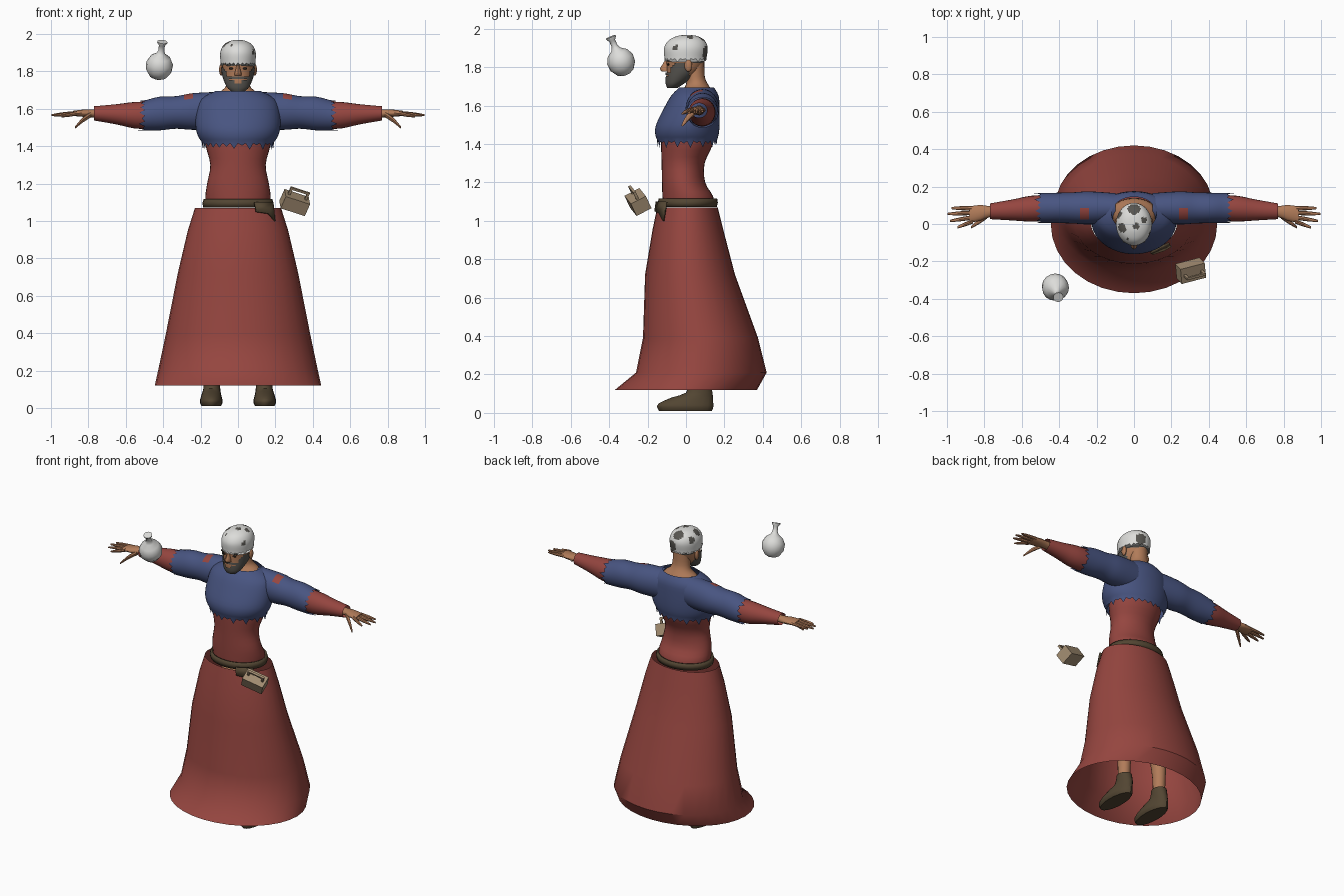
import bpy, bmesh, math
from mathutils import Vector, Matrix

cube = bpy.data.objects.get("Cube")
if cube:
    bpy.data.objects.remove(cube, do_unlink=True)


def material(name, r, g, b):
    m = bpy.data.materials.new(name)
    m.use_nodes = True
    m.diffuse_color = (r, g, b, 1)
    bsdf = next(n for n in m.node_tree.nodes if n.type == 'BSDF_PRINCIPLED')
    bsdf.inputs["Base Color"].default_value = (r, g, b, 1)
    bsdf.inputs["Roughness"].default_value = 0.8
    return m


RED = material("red_cloth", .30, .06, .05)
BLUE = material("blue_cloth", .065, .09, .22)
SKIN = material("skin", .44, .2, .1)
LEATHER = material("dark_leather", .085, .06, .032)
WHITE = material("off_white", .72, .72, .7)
GREY = material("grey_hair", .095, .09, .08)
TAN = material("tan_wood", .37, .27, .17)
DARK = material("dark_eye", .02, .015, .012)


def finish(name, bm, mats, mirror=False, angle=40):
    """Turn a bmesh into a shaded object, optionally mirrored across x."""
    bmesh.ops.recalc_face_normals(bm, faces=bm.faces)
    me = bpy.data.meshes.new(name)
    bm.to_mesh(me)
    bm.free()
    for m in mats:
        me.materials.append(m)
    ob = bpy.data.objects.new(name, me)
    bpy.context.collection.objects.link(ob)
    bpy.ops.object.select_all(action='DESELECT')
    ob.select_set(True)
    bpy.context.view_layer.objects.active = ob
    bpy.ops.object.shade_smooth_by_angle(angle=math.radians(angle))
    if mirror:
        ob.modifiers.new("Mirror", 'MIRROR').use_mirror_merge = False
    return ob


def refine(rows, k):
    """Catmull-Rom interpolation between rows of numbers."""
    out = []
    for i in range(len(rows) - 1):
        p0, p1, p2 = rows[max(i - 1, 0)], rows[i], rows[i + 1]
        p3 = rows[min(i + 2, len(rows) - 1)]
        for s in range(k):
            t = s / k
            out.append(tuple(b + .5 * t * (c - a + t * (2*a - 5*b + 4*c - d + t * (3*(b - c) + d - a)))
                             for a, b, c, d in zip(p0, p1, p2, p3)))
    return out + [rows[-1]]


def level(z, rx, yf, yb, xc=0):
    """Horizontal section: half width, front and back."""
    return Vector((xc, (yf + yb) / 2, z)), Vector((rx, 0, 0)), Vector((0, (yb - yf) / 2, 0))


def upright(x, y, z, ry, rz):
    """Section across the arm direction."""
    return Vector((x, y, z)), Vector((0, ry, 0)), Vector((0, 0, rz))


def loft(bm, rows, section=level, n=24, k=1, caps=True, jag=None):
    """Skin elliptical sections; jag = (ring index, offset) zigzags a hem."""
    rings = []
    for row in refine(rows, k):
        c, u, v = section(*row)
        rings.append([bm.verts.new(c + u * math.cos(a) + v * math.sin(a))
                      for a in (math.tau * i / n for i in range(n))])
    for a, b in zip(rings, rings[1:]):
        for i in range(n):
            j = (i + 1) % n
            bm.faces.new((a[i], a[j], b[j], b[i]))
    if caps:
        bm.faces.new(rings[0])
        bm.faces.new(rings[-1])
    if jag:
        for i, v in enumerate(rings[jag[0]]):
            v.co += Vector(jag[1]) * ((i % 2) * (1 + .6 * math.sin(i * 1.7)))
    return bm


def part(name, rows, mat, mirror=False, **kw):
    return finish(name, loft(bmesh.new(), rows, **kw), [mat], mirror)


def block(bm, size, at, matrix=Matrix()):
    m = matrix @ Matrix.Translation(at) @ Matrix.Diagonal((*size, 1))
    bmesh.ops.create_cube(bm, size=1, matrix=m)


def ball(bm, at, size):
    m = Matrix.Translation(at) @ Matrix.Diagonal((*size, 1))
    bmesh.ops.create_uvsphere(bm, u_segments=12, v_segments=8, radius=1, matrix=m)


# Long skirt, open at both ends
part("skirt", [(.12, .445, -.37, .37), (.21, .425, -.26, .42), (.39, .387, -.224, .375),
               (.72, .322, -.213, .255), (.95, .268, -.175, .195), (1.07, .23, -.15, .165)],
     RED, n=32, caps=False)

# Torso and neck
part("torso", [(1.075, .17, -.12, .15), (1.13, .175, -.123, .14), (1.2, .165, -.125, .1),
               (1.3, .148, -.127, .097), (1.4, .172, -.13, .14), (1.5, .18, -.13, .15)],
     RED, n=32, k=3)
part("neck", [(1.62, .13, -.04, .14), (1.675, .115, -.02, .135), (1.71, .072, 0, .115),
              (1.75, .058, 0, .098), (1.83, .056, -.01, .095)], SKIN, k=3)

# Tunic with ragged hem, and sleeves with worn shoulder patches
part("tunic", [(1.415, .188, -.148, .16), (1.45, .212, -.16, .17), (1.5, .226, -.156, .175),
               (1.58, .224, -.118, .175), (1.65, .2, -.078, .17), (1.695, .12, -.035, .145)],
     BLUE, n=56, k=3, caps=False, jag=(0, (0, 0, -.022)))
bm = loft(bmesh.new(), [(.1, .085, 1.59, .08, .1), (.24, .086, 1.585, .088, .098), (.33, .086, 1.58, .083, .087),
                        (.42, .086, 1.574, .081, .09), (.5, .086, 1.563, .08, .08)],
          upright, n=32, k=4, caps=False, jag=(-1, (.022, 0, 0)))
for f in bm.faces:
    c = f.calc_center_median()
    f.material_index = int(.23 < c.x < .28 and .02 < c.y < .09 and c.z > 1.64)
finish("sleeves", bm, [BLUE, RED], True)
part("undersleeves", [(.44, .086, 1.565, .068, .074), (.55, .082, 1.565, .069, .071),
                      (.65, .075, 1.57, .056, .054), (.77, .068, 1.575, .042, .038)],
     RED, True, section=upright, k=3, caps=False)

# Hands with fingers and thumb
bm = loft(bmesh.new(), [(.66, .068, 1.575, .028, .026), (.77, .066, 1.575, .029, .022),
                        (.82, .06, 1.576, .042, .02), (.88, .05, 1.575, .044, .014)],
          upright, n=16, k=2)
for y, tip in ((.084, (.975, .085, 1.57)), (.06, (.996, .054, 1.566)),
               (.036, (.985, .016, 1.564)), (.015, (.945, -.018, 1.558))):
    mid = Vector((.86, y, 1.576)).lerp(tip, .55)
    loft(bm, [(.86, y, 1.576, .012, .012), (*mid, .011, .01), (*tip, .006, .005)], upright, n=8, k=2)
loft(bm, [(.785, .045, 1.57, .016, .016), (.83, .012, 1.54, .014, .014), (.872, -.018, 1.498, .006, .006)],
     upright, n=8, k=2)
finish("hands", bm, [SKIN], True)

# Legs and shoes
part("legs", [(.09, .036, .035, .108, .14), (.25, .04, .03, .115, .14), (.45, .055, .01, .13, .13),
              (.95, .075, -.03, .13, .1)], SKIN, True, n=16, k=2)
part("shoes", [(.01, .052, -.14, .135, .143), (.03, .061, -.15, .142, .143), (.05, .058, -.14, .142, .143),
               (.08, .05, -.075, .14, .142), (.105, .045, .0, .138, .14), (.16, .044, .02, .125, .14)],
     LEATHER, True, n=20, k=2)

# Belt with a hanging end
belt = part("belt", [(1.072, .186, -.142, .16), (1.095, .19, -.147, .166), (1.117, .183, -.142, .162)],
            LEATHER, n=32, caps=False)
belt.modifiers.new("Thickness", 'SOLIDIFY').thickness = .012
bm = bmesh.new()
corners = ((.09, -.158, 1.1), (.19, -.105, 1.1), (.2, -.122, 1.0), (.165, -.143, 1.04), (.1, -.165, 1.05))
bm.faces.new([bm.verts.new(p) for p in corners])
strap = finish("belt_end", bm, [LEATHER])
strap.modifiers.new("Thickness", 'SOLIDIFY').thickness = .01

# Head: grey crown above, skin below
HEAD = [(1.695, .028, -.09, -.045), (1.715, .05, -.098, -.015), (1.745, .066, -.101, .03),
        (1.785, .079, -.1, .075), (1.84, .086, -.103, .098), (1.9, .088, -.106, .106),
        (1.94, .069, -.082, .088), (1.957, .035, -.04, .05), (1.96, .006, -.005, .015)]
bm = loft(bmesh.new(), HEAD, n=32, k=3)
for f in bm.faces:
    c = f.calc_center_median()
    f.material_index = int(c.z > 1.86 or (c.z > 1.82 and c.y > .03))
finish("head", bm, [SKIN, GREY])


def bearded(c):
    jaw = c.z < 1.75 + max(0, min(.075, (abs(c.x) - .045) * 2.2))
    lips = abs(c.x) < .02 and 1.738 < c.z < 1.75
    moustache = c.y < -.06 and 1.758 < c.z < 1.774
    return c.y < .02 and (jaw and not lips or moustache)


# Beard: a shell around the jaw
grown = [(z - .004, rx + .006, yf - .007, yb) for z, rx, yf, yb in HEAD[:5]]
bm = loft(bmesh.new(), grown, n=48, k=6)
bmesh.ops.delete(bm, geom=[f for f in bm.faces if not bearded(f.calc_center_median())], context='FACES')
finish("beard", bm, [GREY])

# Face details
bm = loft(bmesh.new(), [(1.778, .019, -.128, -.08), (1.792, .018, -.136, -.08),
                        (1.815, .011, -.122, -.08), (1.84, .008, -.108, -.08)], n=12, k=2)
finish("nose", bm, [SKIN])
bm = bmesh.new()
ball(bm, (.09, .012, 1.808), (.011, .02, .032))
finish("ears", bm, [SKIN], True)
bm = bmesh.new()
ball(bm, (.036, -.092, 1.815), (.014, .006, .006))
finish("eyes", bm, [DARK], True)
bm = bmesh.new()
block(bm, (.04, .012, .009), (.038, -.094, 1.834), Matrix())
finish("eyebrows", bm, [GREY], True)

# Tattered cap: worn spots show grey
cap = [(1.845, .093, -.112, .106), (1.9, .095, -.114, .113), (1.94, .077, -.09, .096),
       (1.962, .042, -.046, .058), (1.968, .006, -.005, .015)]
spots = [(0, .08, 1.945, .034), (.05, .02, 1.95, .018), (-.06, -.02, 1.94, .026), (-.03, -.075, 1.93, .014),
         (-.075, .05, 1.92, .022), (.01, -.01, 1.965, .018), (.03, .11, 1.875, .036), (.08, -.05, 1.9, .016)]
bm = loft(bmesh.new(), cap, n=48, k=5, jag=(0, (0, 0, -.012)))
for f in bm.faces:
    c = f.calc_center_median()
    f.material_index = int(any((c - Vector(s[:3])).length < s[3] for s in spots))
finish("cap", bm, [WHITE, GREY])

# Floating flask, tilted forward
profile = [(-.078, .02), (-.066, .045), (-.03, .069), (.01, .072), (.045, .054), (.066, .024),
           (.085, .016), (.115, .016), (.13, .027), (.136, .027)]
bm = loft(bmesh.new(), [(z, r, -r, r) for z, r in profile], n=16)
lean = Vector((0, 0, 1)).rotation_difference(Vector((.015, -.05, .12))).to_matrix().to_4x4()
bm.transform(Matrix.Translation((-.42, -.34, 1.833)) @ lean)
finish("flask", bm, [WHITE])

# Floating carry box with a handle
long_axis = Vector((.92, .24, -.3)).normalized()
up = Vector((.3, -.42, .87))
up = (up - long_axis * up.dot(long_axis)).normalized()
pose = Matrix((long_axis, up.cross(long_axis), up)).transposed().to_4x4()
pose.translation = (.303, -.25, 1.098)
bm = bmesh.new()
block(bm, (.14, .088, .075), (0, 0, 0), pose)
block(bm, (.11, .014, .012), (0, 0, .075), pose)
for x in (-.048, .048):
    block(bm, (.013, .014, .036), (x, 0, .054), pose)
finish("carry_box", bm, [TAN], angle=20)
